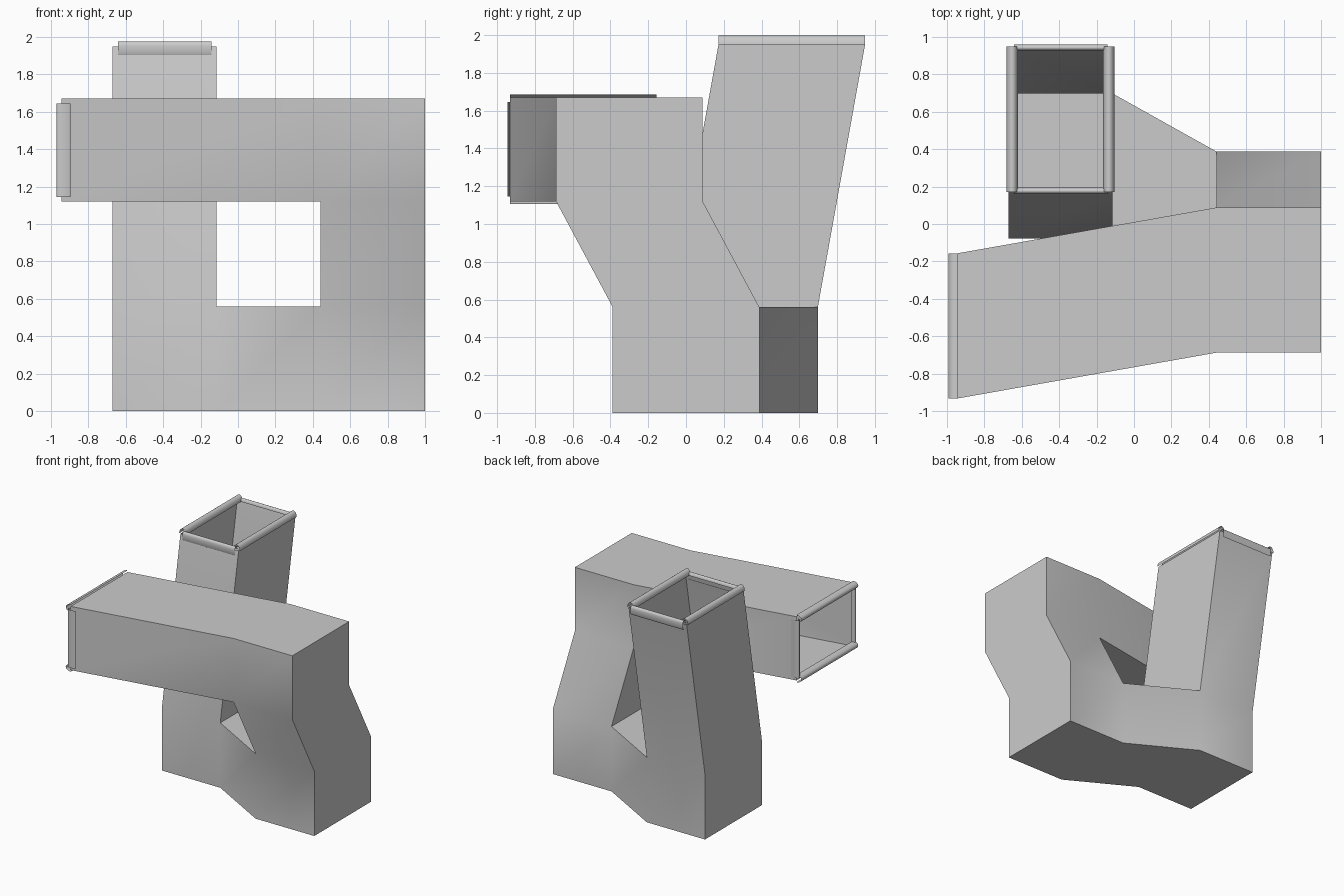
import bpy, bmesh, math
from mathutils import Vector

cube = bpy.data.objects.get("Cube")
if cube:
    bpy.data.objects.remove(cube, do_unlink=True)

grey = bpy.data.materials.new("plain grey")
grey.use_nodes = True
grey.diffuse_color = (0.6, 0.6, 0.6, 1)
grey.node_tree.nodes["Principled BSDF"].inputs["Base Color"].default_value = (0.6, 0.6, 0.6, 1)

HALF = 0.388  # half depth of the duct


def finish(bm, name, angle=35):
    mesh = bpy.data.meshes.new(name)
    bm.to_mesh(mesh)
    bm.free()
    mesh.materials.append(grey)
    ob = bpy.data.objects.new(name, mesh)
    bpy.context.collection.objects.link(ob)
    bpy.ops.object.select_all(action='DESELECT')
    ob.select_set(True)
    bpy.context.view_layer.objects.active = ob
    bpy.ops.object.shade_smooth_by_angle(angle=math.radians(angle))
    return ob


# Duct plan: corner -> (x, z, depth offset)
L, R0, R1, R2 = -0.67, -0.115, 0.44, 1.0
Z1, Z2, Z3 = 0.56, 1.12, 1.67
TOP, END = 1.95, -0.945
nodes = {
    "a0": (L, 0, .31), "b0": (R0, 0, .31), "c0": (R1, 0, 0), "d0": (R2, 0, 0),
    "a1": (L, Z1, .31), "b1": (R0, Z1, .31), "c1": (R1, Z1, 0), "d1": (R2, Z1, 0),
    "at": (L, TOP, .56), "bt": (R0, TOP, .56),
    "c2": (R1, Z2, -.3), "d2": (R2, Z2, -.3), "c3": (R1, Z3, -.3), "d3": (R2, Z3, -.3),
    "e2": (END, Z2, -.545), "e3": (END, Z3, -.545),
}
cells = ["a0 b0 b1 a1", "a1 b1 bt at", "b0 c0 c1 b1", "c0 d0 d1 c1",
         "c1 d1 d2 c2", "c2 d2 d3 c3", "e2 c2 c3 e3"]
open_ends = [{"at", "bt"}, {"e2", "e3"}]

# Bent square duct: front and back panels, then walls along the outline
bm = bmesh.new()
front = {k: bm.verts.new((x, o - HALF, z)) for k, (x, z, o) in nodes.items()}
back = {k: bm.verts.new((x, o + HALF, z)) for k, (x, z, o) in nodes.items()}
loops = [c.split() for c in cells]
edges = [(c[i], c[(i + 1) % 4]) for c in loops for i in range(4)]
for c in loops:
    bm.faces.new([front[k] for k in c])
    bm.faces.new([back[k] for k in reversed(c)])
for p, q in edges:
    if (q, p) not in edges and {p, q} not in open_ends:
        bm.faces.new([front[q], front[p], back[p], back[q]])
finish(bm, "bent_duct")


# Rim profiles as (outward, past the opening)
def roll(inner, outer, height, drop):
    mid, rad = (outer + inner) / 2, (outer - inner) / 2
    pts = [(mid - rad * math.cos(math.pi * i / 10), height * math.sin(math.pi * i / 10))
           for i in range(11)]
    if drop:
        pts += [(outer, -drop * .8), (outer - .006, -drop), (outer - .012, -drop * .8)]
    return pts


long_profile = roll(-.05, .012, .047, 0)
short_profile = roll(-.022, .012, .026, .05)


def lip(name, centre, out, past, length, profile):
    """Sheet strip swept along the rim edge."""
    c, out, past = Vector(centre), Vector(out), Vector(past)
    along = out.cross(past) * length / 2
    bm = bmesh.new()
    rows = [[bm.verts.new(c + out * u + past * v + along * s) for u, v in profile]
            for s in (-1, 1)]
    for i in range(len(profile) - 1):
        bm.faces.new([rows[0][i], rows[0][i + 1], rows[1][i + 1], rows[1][i]])
    finish(bm, name)


# Rolled lips on both openings
xm, zm = (L + R0) / 2, (Z2 + Z3) / 2
half = (R0 - L) / 2
for s, side in ((-1, "a"), (1, "b")):
    lip("tower_long_lip_" + side, (xm + s * half, .56, TOP), (s, 0, 0), (0, 0, 1),
        2 * HALF, long_profile)
    lip("tower_short_lip_" + side, (xm, .56 + s * HALF, TOP), (0, s, 0), (0, 0, 1),
        .5, short_profile)
    lip("arm_long_lip_" + side, (END, -.545, zm + s * half), (0, 0, s), (-1, 0, 0),
        2 * HALF, long_profile)
    lip("arm_short_lip_" + side, (END, -.545 + s * HALF, zm), (0, s, 0), (-1, 0, 0),
        .5, short_profile)
